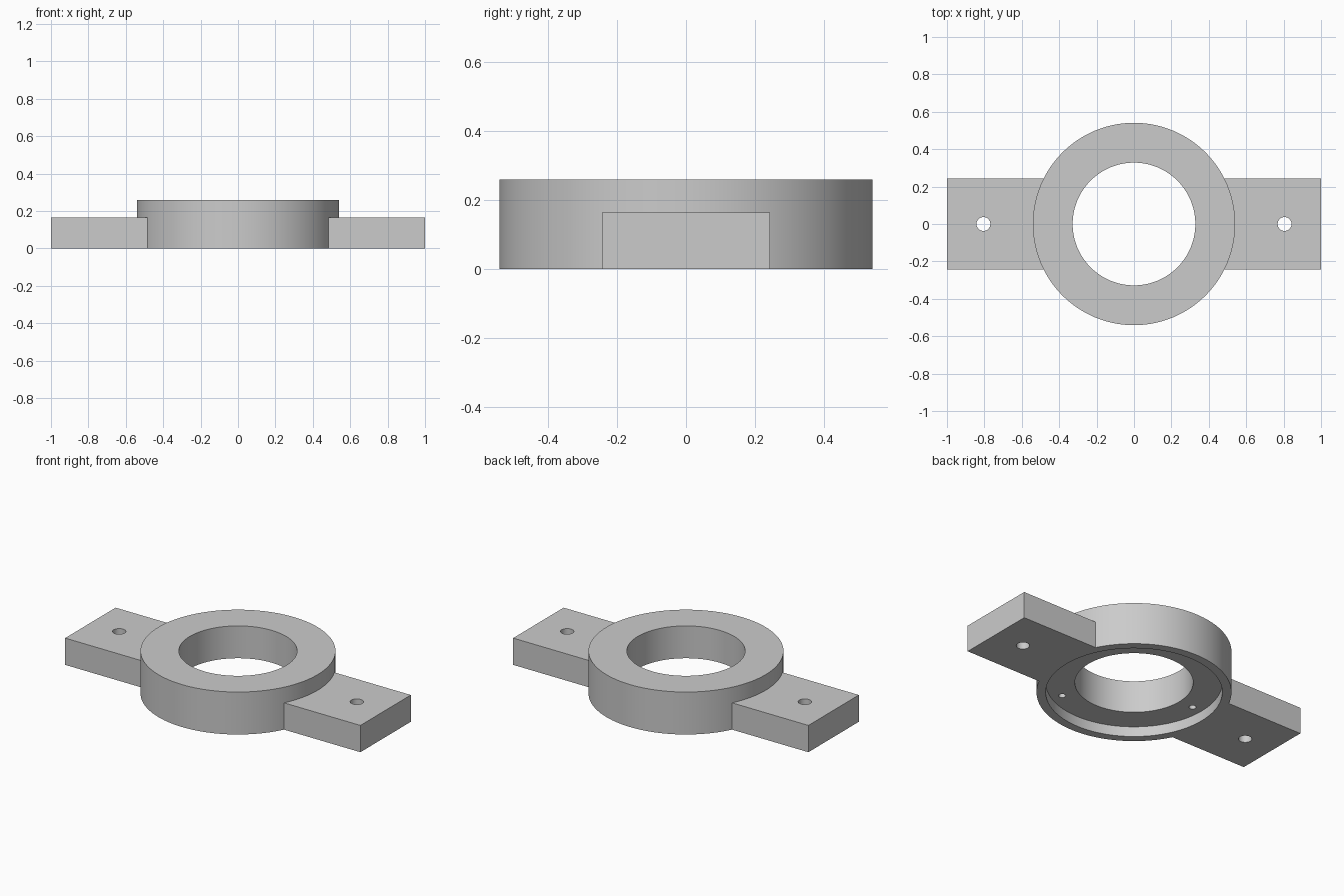
import bpy, math

cube = bpy.data.objects.get("Cube")
if cube:
    bpy.data.objects.remove(cube, do_unlink=True)

RING_R, BORE_R, RECESS_R = 0.541, 0.328, 0.49
RING_H, ARM_H, RECESS_D = 0.26, 0.164, 0.062
ARM_HALF_W = 0.244

grey = bpy.data.materials.new("plain grey")
grey.use_nodes = True
colour = (0.6, 0.6, 0.6, 1)
grey.diffuse_color = colour
grey.node_tree.nodes["Principled BSDF"].inputs["Base Color"].default_value = colour


def cylinder(name, radius, bottom, top, x=0, y=0, sides=128):
    bpy.ops.mesh.primitive_cylinder_add(
        vertices=sides, radius=radius, depth=top - bottom,
        location=(x, y, (top + bottom) / 2))
    obj = bpy.context.object
    obj.name = name
    return obj


def combine(target, tool, operation):
    """Apply a boolean and discard the helper."""
    tool.hide_render = True
    mod = target.modifiers.new("Boolean", "BOOLEAN")
    mod.operation, mod.solver, mod.object = operation, "EXACT", tool
    bpy.context.view_layer.objects.active = target
    bpy.ops.object.modifier_apply(modifier=mod.name)
    bpy.data.objects.remove(tool, do_unlink=True)


# Ring body fused with the bar that forms both mounting arms
body = cylinder("ring_bracket", RING_R, 0, RING_H)
bpy.ops.mesh.primitive_cube_add(size=1, location=(0, 0, ARM_H / 2))
bar = bpy.context.object
bar.name = "mounting_arms"
bar.scale = (2, 2 * ARM_HALF_W, ARM_H)
bpy.ops.object.transform_apply(location=False, rotation=False, scale=True)
combine(body, bar, "UNION")

# Central bore and shallow recess in the underside
combine(body, cylinder("bore_cutter", BORE_R, -0.1, 0.4), "DIFFERENCE")
combine(body, cylinder("recess_cutter", RECESS_R, -0.1, RECESS_D), "DIFFERENCE")

# Through holes in the arms
for x in (-0.805, 0.805):
    combine(body, cylinder("arm_hole_cutter", 0.037, -0.1, 0.4, x, 0, 48),
            "DIFFERENCE")

# Three blind screw holes in the recess floor
for i in range(3):
    a = math.radians(60 + 120 * i)
    combine(body, cylinder("screw_hole_cutter", 0.02, 0, 0.18,
                           0.424 * math.cos(a), 0.424 * math.sin(a), 32),
            "DIFFERENCE")

body.data.materials.clear()
body.data.materials.append(grey)
for face in body.data.polygons:
    face.material_index = 0

# Smooth round walls with sharp rims
bpy.ops.object.select_all(action="DESELECT")
body.select_set(True)
bpy.context.view_layer.objects.active = body
bpy.ops.object.transform_apply(location=True, rotation=True, scale=True)
bpy.ops.object.shade_smooth_by_angle(angle=math.radians(30))
